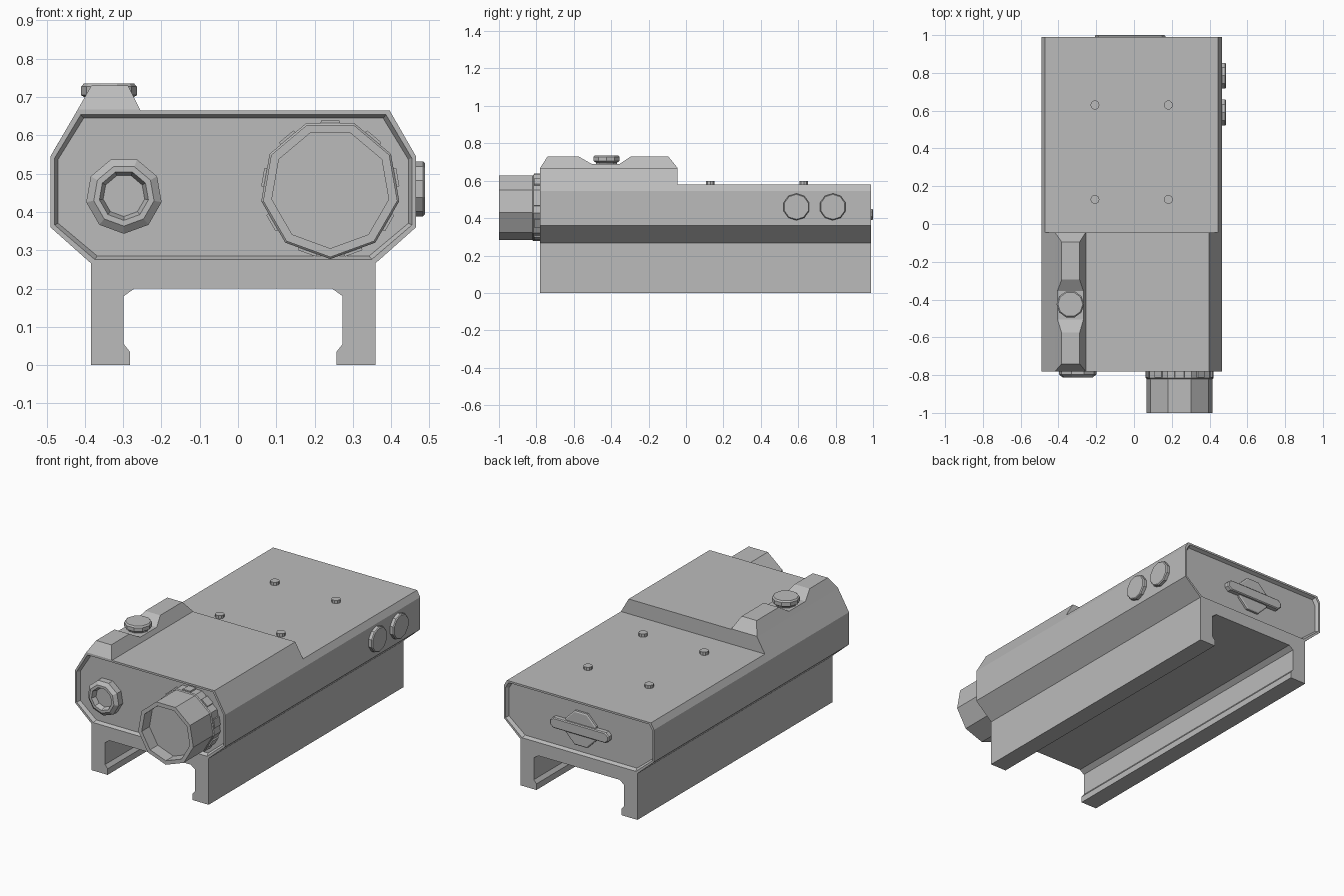
import bpy, bmesh, math
from mathutils import Matrix

cube = bpy.data.objects.get("Cube")
if cube:
    bpy.data.objects.remove(cube, do_unlink=True)

grey = bpy.data.materials.new("matte grey")
grey.use_nodes = True
COLOUR = (0.5, 0.5, 0.5, 1)
grey.diffuse_color = COLOUR
grey.node_tree.nodes["Principled BSDF"].inputs["Base Color"].default_value = COLOUR


def loft(name, rings):
    """Skin a list of equal-length point rings and cap both ends."""
    bm = bmesh.new()
    loops = [[bm.verts.new(p) for p in ring] for ring in rings]
    n = len(loops[0])
    for a, b in zip(loops, loops[1:]):
        for i in range(n):
            j = (i + 1) % n
            bm.faces.new((a[i], a[j], b[j], b[i]))
    bm.faces.new(loops[0])
    bm.faces.new(loops[-1])
    bmesh.ops.recalc_face_normals(bm, faces=bm.faces)
    mesh = bpy.data.meshes.new(name)
    bm.to_mesh(mesh)
    bm.free()
    mesh.materials.append(grey)
    obj = bpy.data.objects.new(name, mesh)
    bpy.context.collection.objects.link(obj)
    return obj


def section(profile, y, inset=0.0):
    """Place an x-z profile at depth y, shrunk towards its centre by inset."""
    spans = [(min(c), max(c)) for c in zip(*profile)]
    (x0, x1), (z0, z1) = spans
    cx, cz = (x0 + x1) / 2, (z0 + z1) / 2
    sx, sz = 1 - 2 * inset / (x1 - x0), 1 - 2 * inset / (z1 - z0)
    return [(cx + (x - cx) * sx, y, cz + (z - cz) * sz) for x, z in profile]


def turned(name, centre, axis, steps, sides, start=0.0):
    """Faceted turned part; steps are (radius, distance along axis)."""
    rings = []
    for r, d in steps:
        ring = []
        for i in range(sides):
            a = start + math.tau * i / sides
            u, v = r * math.cos(a), r * math.sin(a)
            off = {"x": (d, u, v), "y": (u, d, v), "z": (u, v, d)}[axis]
            ring.append(tuple(c + o for c, o in zip(centre, off)))
        rings.append(ring)
    return loft(name, rings)


DOWN = -math.pi / 2
FRONT, STEP, BACK = -0.78, -0.045, 0.99

# Housing: tall front half and lower rear half, each with a recessed end
lower = [(-0.49, 0.545), (-0.49, 0.36), (-0.383, 0.265),
         (0.358, 0.265), (0.465, 0.36), (0.465, 0.545)]
tall = lower + [(0.396, 0.665), (-0.42, 0.665)]
low = lower + [(0.445, 0.58), (-0.47, 0.58)]
loft("front_housing", [section(tall, FRONT + 0.02, 0.02), section(tall, FRONT, 0.011),
                       section(tall, FRONT), section(tall, STEP)])
loft("rear_housing", [section(low, STEP), section(low, BACK),
                      section(low, BACK, 0.011), section(low, BACK - 0.02, 0.02)])

# Rail mount: mirrored channel profile
CX = -0.0125
half = [(0.372, 0.27), (0.372, 0), (0.27, 0), (0.27, 0.035),
        (0.286, 0.055), (0.286, 0.18), (0.258, 0.2)]
mount = [(CX + x, z) for x, z in half] + [(CX - x, z) for x, z in reversed(half)]
loft("rail_mount", [section(mount, FRONT), section(mount, BACK)])

# Top ridge with a notch for the adjuster
ridge = [(FRONT, 0.668), (-0.74, 0.73), (-0.575, 0.73), (-0.505, 0.69),
         (-0.355, 0.69), (-0.295, 0.73), (-0.095, 0.73), (STEP, 0.668)]
rings = []
for y, z in ridge:
    h = z - 0.665
    rings.append([(-0.42, y, 0.665), (-0.42 + 0.57 * h, y, z),
                  (-0.255 - 0.5 * h, y, z), (-0.255, y, 0.665)])
loft("top_ridge", rings)
turned("top_adjuster", (-0.337, -0.425, 0), "z",
       [(0.055, 0.68), (0.06, 0.697), (0.073, 0.705), (0.073, 0.727), (0.066, 0.735)], 10)

# Large hollow lens barrel with a gripped collar
LENS = (0.241, 0, 0.46)
turned("large_barrel", LENS, "y",
       [(0.155, -0.93), (0.155, -1.0), (0.178, -1.0), (0.178, -0.82),
        (0.183, -0.815), (0.183, -0.755)], 9, DOWN)
apothem = 0.183 * math.cos(math.pi / 9)
for i in range(9):
    tab = loft("collar_grip", [[(x, y, z) for x, z in
                                ((-0.028, apothem - 0.01), (0.028, apothem - 0.01),
                                 (0.024, apothem + 0.007), (-0.024, apothem + 0.007))]
                               for y in (-0.812, -0.76)])
    tab.data.transform(Matrix.Translation(LENS) @ Matrix.Rotation(math.tau * i / 9, 4, "Y"))

# Small lens
turned("small_lens", (-0.298, 0, 0.443), "y",
       [(0.055, -0.785), (0.065, -0.813), (0.08, -0.813), (0.1, -0.797), (0.1, -0.755)],
       9, DOWN)

# Side buttons
for y in (0.59, 0.785):
    turned("side_button", (0, y, 0.46), "x",
           [(0.072, 0.455), (0.072, 0.483), (0.067, 0.488)], 10, math.pi / 10)

# Top screws
for x in (-0.207, 0.182):
    for y in (0.13, 0.63):
        turned("top_screw", (x, y, 0), "z", [(0.024, 0.57), (0.024, 0.598)], 10)

# Rear battery cap with its turning bar
turned("rear_cap", (-0.02, 0, 0.42), "y", [(0.105, 0.96), (0.105, 0.982), (0.098, 0.986)],
       8, math.pi / 8)
bar = [(sx * x - 0.02, sz * z + 0.42) for sx, sz, pts in
       ((1, 1, ((0.187, 0.012), (0.168, 0.03))), (-1, 1, ((0.168, 0.03), (0.187, 0.012))),
        (-1, -1, ((0.187, 0.012), (0.168, 0.03))), (1, -1, ((0.168, 0.03), (0.187, 0.012))))
       for x, z in pts]
loft("turning_bar", [section(bar, 0.965), section(bar, 0.995), section(bar, 1.0, 0.005)])
